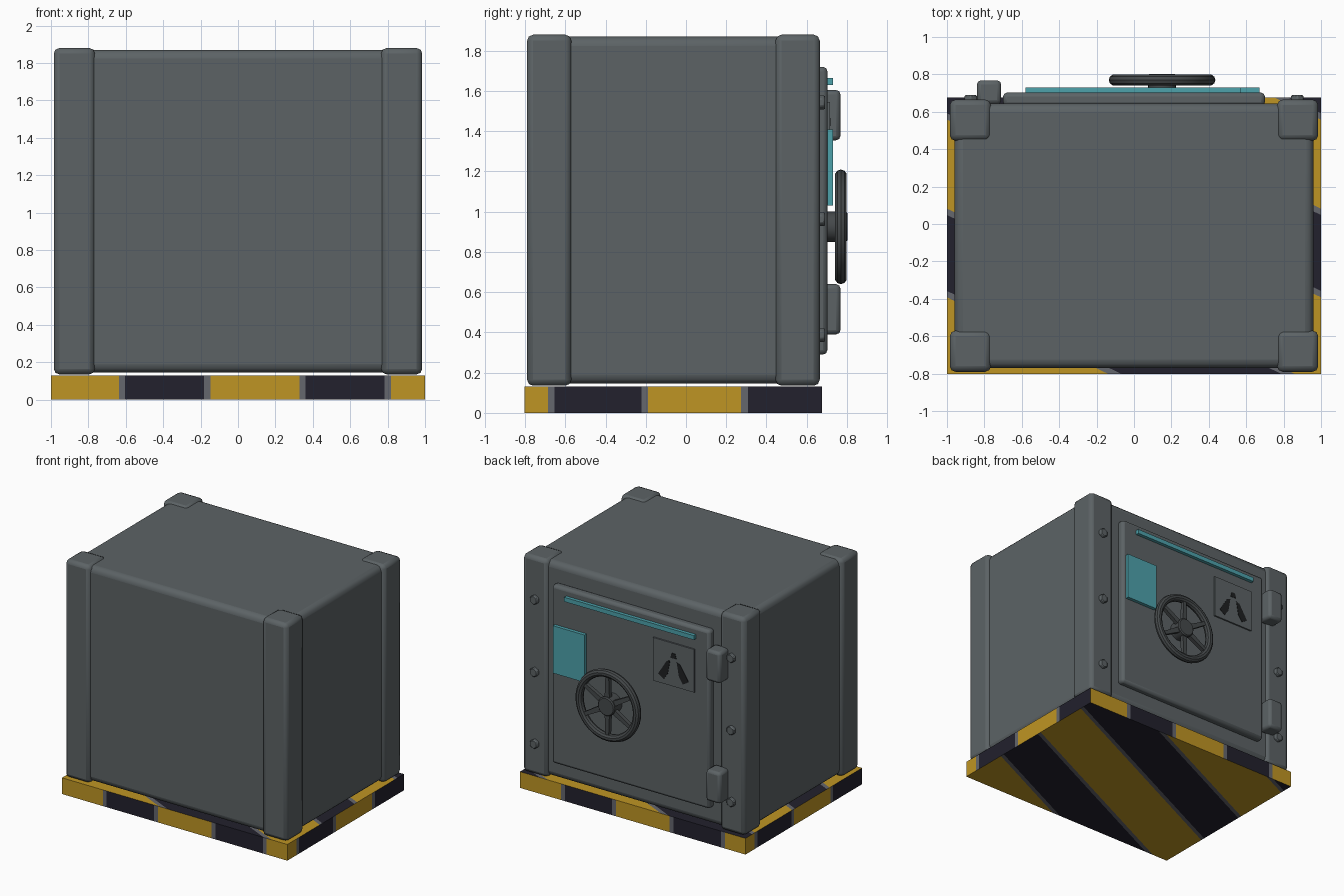
import bpy, bmesh, math
from mathutils import Vector, Matrix

if "Cube" in bpy.data.objects:
    bpy.data.objects.remove(bpy.data.objects["Cube"])


def material(name, rgb):
    m = bpy.data.materials.new(name)
    m.diffuse_color = (*rgb, 1)
    m.use_nodes = True
    m.node_tree.nodes["Principled BSDF"].inputs["Base Color"].default_value = m.diffuse_color
    return m


STEEL = material("steel_grey", (0.107, 0.124, 0.131))
WHEEL = material("dark_steel", (0.060, 0.067, 0.070))
CYAN = material("cyan", (0.075, 0.36, 0.41))
BLACK = material("symbol_black", (0.013, 0.014, 0.015))
YELLOW = material("hazard_yellow", (0.52, 0.30, 0.017))
NAVY = material("hazard_dark", (0.016, 0.015, 0.026))
WORN = material("worn_grey", (0.13, 0.135, 0.155))


def finish(name, bm, mats, bevel=0, segments=2, smooth=True):
    me = bpy.data.meshes.new(name)
    bm.to_mesh(me)
    bm.free()
    ob = bpy.data.objects.new(name, me)
    bpy.context.collection.objects.link(ob)
    for m in mats:
        me.materials.append(m)
    if bevel:
        mod = ob.modifiers.new("bevel", 'BEVEL')
        mod.width, mod.segments = bevel, segments
        mod.limit_method = 'ANGLE'
    if smooth:
        bpy.ops.object.select_all(action='DESELECT')
        bpy.context.view_layer.objects.active = ob
        ob.select_set(True)
        bpy.ops.object.shade_smooth_by_angle(angle=math.radians(35))
    return ob


def box_bm(x, y, z):
    bm = bmesh.new()
    mid = [(a + b) / 2 for a, b in (x, y, z)]
    size = [b - a for a, b in (x, y, z)]
    bmesh.ops.create_cube(bm, size=1, matrix=Matrix.Translation(mid) @ Matrix.Diagonal((*size, 1)))
    return bm


def box(name, x, y, z, mat=STEEL, bevel=0, segments=2):
    return finish(name, box_bm(x, y, z), [mat], bevel, segments)


def cylinder(name, x, z, r, y0, y1, sides, mat, bevel=0):
    """Cylinder along y."""
    bm = bmesh.new()
    bmesh.ops.create_cone(bm, cap_ends=True, segments=sides, radius1=r, radius2=r, depth=y1 - y0,
                          matrix=Matrix.Translation((x, (y0 + y1) / 2, z)) @ Matrix.Rotation(math.pi / 2, 4, 'X'))
    return finish(name, bm, [mat], bevel, 1)


def plate(name, pts, y0, y1, mat):
    """Prism along y from an x/z outline."""
    bm = bmesh.new()
    f = bm.faces.new([bm.verts.new((x, y0, z)) for x, z in pts])
    ext = bmesh.ops.extrude_face_region(bm, geom=[f])["geom"]
    bmesh.ops.translate(bm, vec=(0, y1 - y0, 0), verts=[v for v in ext if isinstance(v, bmesh.types.BMVert)])
    bmesh.ops.recalc_face_normals(bm, faces=bm.faces)
    return finish(name, bm, [mat], smooth=False)


# hazard-striped base: each side has its own stripe direction
# (face normal, stripe axis, start of a dark stripe, dark length, period)
SIDES = [
    ((0, -1, 0), (1, 0, 0), -0.62, 0.455, 0.965),
    ((0, 1, 0), (-1, 0, 0), -0.62, 0.455, 0.965),
    ((1, 0, 0), (0, 1, 0), -0.67, 0.465, 0.96),
    ((-1, 0, 0), (0, -1, 0), -0.54, 0.465, 0.96),
    ((0, 0, 1), (0.475, 1, 0), -0.85, 0.44, 0.95),
    ((0, 0, -1), (-0.475, 1, 0), -0.85, 0.44, 0.95),
]
EDGE = 0.017
bm = box_bm((-1, 1), (-0.803, 0.675), (0, 0.13))
for normal, axis, start, dark, period in SIDES:
    n, a = Vector(normal), Vector(axis)

    def side_faces():
        bm.normal_update()
        return [f for f in bm.faces if f.normal.dot(n) > 0.9]

    for k in range(-3, 4):
        for off in (-EDGE, EDGE, dark - EDGE, dark + EDGE):
            faces = side_faces()
            geom = {g for f in faces for g in (f, *f.edges, *f.verts)}
            u = start + k * period + off
            bmesh.ops.bisect_plane(bm, geom=list(geom), dist=1e-5, plane_co=a * (u / a.length_squared), plane_no=a)
    for f in side_faces():
        t = (f.calc_center_median().dot(a) - start + EDGE) % period
        if t < 2 * EDGE or dark < t < dark + 2 * EDGE:
            f.material_index = 2
        else:
            f.material_index = 1 if t < dark else 0
finish("striped_base", bm, [YELLOW, NAVY, WORN], smooth=False)

# safe body and corner posts
box("safe_body", (-0.96, 0.96), (-0.77, 0.645), (0.145, 1.87), bevel=0.045, segments=3)
for sx in (-1, 1):
    for yname, y0 in (("front", -0.79), ("back", 0.445)):
        xs = sorted((sx * 0.765, sx * 0.985))
        box(f"{yname}_corner_post", xs, (y0, y0 + 0.22), (0.135, 1.88), bevel=0.03)
    # hex bolts on the door-side posts
    for z in (0.387, 0.963, 1.543):
        cylinder("post_bolt", sx * 0.873, z, 0.038, 0.65, 0.69, 6, STEEL, 0.006)

# door and hinges
box("door", (-0.70, 0.70), (0.63, 0.703), (0.29, 1.72), bevel=0.022)
for z in (0.39, 1.355):
    box("hinge", (-0.84, -0.71), (0.64, 0.768), (z, z + 0.25), bevel=0.022)

# cyan light strip and display
box("light_strip", (-0.58, 0.57), (0.70, 0.73), (1.63, 1.665), CYAN)
box("display_panel", (0.39, 0.67), (0.70, 0.73), (1.03, 1.41), CYAN)

# warning sign with dark symbol
SX = -0.39
box("warning_sign", (SX - 0.183, SX + 0.183), (0.70, 0.715), (1.20, 1.545))
plate("symbol_top", [(SX - 0.028, 1.425), (SX + 0.028, 1.425), (SX + 0.015, 1.465), (SX - 0.015, 1.465)],
      0.714, 0.718, BLACK)
for s in (-1, 1):
    blade = [(0.03, 1.40), (0.06, 1.39), (0.135, 1.27), (0.085, 1.24), (0.05, 1.29)]
    plate("symbol_blade", [(SX + s * x, z) for x, z in blade], 0.714, 0.718, BLACK)

# hand wheel: rim, hub, spokes
WX, WZ, WY = 0.15, 0.925, 0.77
bm = bmesh.new()
R, r, N, M = 0.255, 0.03, 40, 10
rings = []
for i in range(N):
    a = 2 * math.pi * i / N
    rings.append([])
    for j in range(M):
        b = 2 * math.pi * j / M
        d = R + r * math.cos(b)
        rings[-1].append(bm.verts.new((WX + d * math.cos(a), WY + r * math.sin(b), WZ + d * math.sin(a))))
for i in range(N):
    p, q = rings[i], rings[(i + 1) % N]
    for j in range(M):
        bm.faces.new((p[j], p[(j + 1) % M], q[(j + 1) % M], q[j]))
bmesh.ops.recalc_face_normals(bm, faces=bm.faces)
finish("wheel_rim", bm, [WHEEL])
cylinder("wheel_hub", WX, WZ, 0.075, 0.69, 0.803, 20, WHEEL, 0.008)
for k in range(6):
    a = math.radians(90 + 60 * k)
    d, w = Vector((math.cos(a), math.sin(a))), Vector((-math.sin(a), math.cos(a)))
    outline = [d * 0.05 + w * 0.022, d * 0.245 + w * 0.014, d * 0.245 - w * 0.014, d * 0.05 - w * 0.022]
    plate("wheel_spoke", [(WX + p.x, WZ + p.y) for p in outline], 0.755, 0.787, WHEEL)
